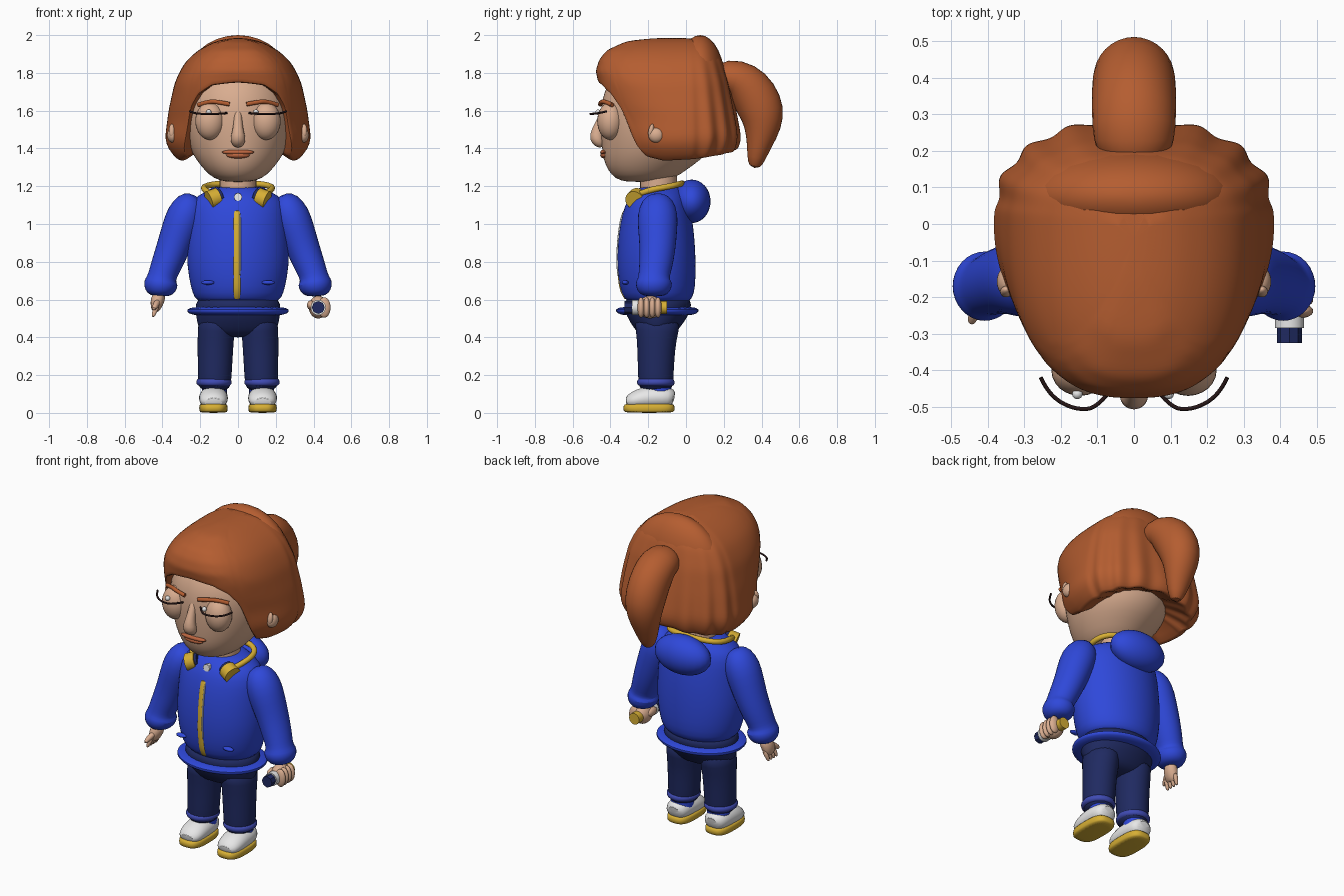
import bpy, bmesh, math
from mathutils import Vector

cube = bpy.data.objects.get("Cube")
if cube:
    bpy.data.objects.remove(cube, do_unlink=True)


def material(name, *rgb):
    m = bpy.data.materials.new(name)
    m.use_nodes = True
    m.diffuse_color = (*rgb, 1)
    m.node_tree.nodes["Principled BSDF"].inputs["Base Color"].default_value = (*rgb, 1)
    return m


HAIR = material("copper hair", .46, .11, .03)
SKIN = material("skin", .7, .42, .28)
BLUE = material("jacket blue", .028, .065, .7)
NAVY = material("navy", .014, .023, .12)
CUFF = material("cuff blue", .05, .07, .45)
GOLD = material("yellow", .68, .43, .035)
WHITE = material("white", .8, .8, .8)
DARK = material("lash brown", .02, .008, .008)
LIPS = material("lips", .5, .13, .05)


def finish(name, bm, mat, subsurf=0, angle=60):
    bmesh.ops.recalc_face_normals(bm, faces=bm.faces[:])
    me = bpy.data.meshes.new(name)
    bm.to_mesh(me)
    bm.free()
    me.materials.append(mat)
    ob = bpy.data.objects.new(name, me)
    bpy.context.collection.objects.link(ob)
    if subsurf:
        ob.modifiers.new("smooth", "SUBSURF").levels = subsurf
        ob.modifiers["smooth"].render_levels = subsurf
    bpy.ops.object.select_all(action="DESELECT")
    bpy.context.view_layer.objects.active = ob
    ob.select_set(True)
    bpy.ops.object.shade_smooth_by_angle(angle=math.radians(angle))
    return ob


def loft(name, rings, mat):
    bm = bmesh.new()
    rows = [[bm.verts.new(p) for p in r] for r in rings]
    n = len(rows[0])
    for a, b in zip(rows, rows[1:]):
        for i in range(n):
            bm.faces.new((a[i], a[(i + 1) % n], b[(i + 1) % n], b[i]))
    bm.faces.new(rows[0])
    bm.faces.new(rows[-1])
    return finish(name, bm, mat, 1)


def power(v, p):
    return math.copysign(abs(v) ** (2 / p), v)


def stack(name, rows, mat, cx=0, p=2):
    """Horizontal sections given as height, half width, front y, back y."""
    rings = []
    for z, hx, yf, yb in rows:
        angles = [2 * math.pi * i / 32 for i in range(32)]
        rings.append([(cx + hx * power(math.sin(a), p),
                       (yf + yb) / 2 - (yb - yf) / 2 * power(math.cos(a), p), z) for a in angles])
    return loft(name, rings, mat)


def tube(name, pts, mat, n=16):
    """Elliptical sections along a path: x, y, z, half width, half depth."""
    cs = [Vector(p[:3]) for p in pts]
    rings = []
    for i, (c, p) in enumerate(zip(cs, pts)):
        t = (cs[min(i + 1, len(cs) - 1)] - cs[max(i - 1, 0)]).normalized()
        u = (Vector((1, 0, 0)) - t * t.x).normalized()
        v = t.cross(u)
        rings.append([c + u * p[3] * math.cos(a) + v * p[4] * math.sin(a)
                      for a in (2 * math.pi * k / n for k in range(n))])
    return loft(name, rings, mat)


def ball(name, loc, size, mat, turn=(0, 0, 0)):
    bm = bmesh.new()
    bmesh.ops.create_uvsphere(bm, u_segments=24, v_segments=16, radius=1)
    bmesh.ops.scale(bm, vec=size, verts=bm.verts)
    ob = finish(name, bm, mat)
    ob.location, ob.rotation_euler = loc, turn


def rod(name, start, end, r, mat, sides=24):
    a, b = Vector(start), Vector(end)
    bm = bmesh.new()
    bmesh.ops.create_cone(bm, cap_ends=True, segments=sides, radius1=r, radius2=r, depth=(b - a).length)
    ob = finish(name, bm, mat, angle=35)
    ob.location = (a + b) / 2
    ob.rotation_euler = (b - a).to_track_quat("Z", "Y").to_euler()


def wire(name, pts, r, mat):
    cu = bpy.data.curves.new(name, "CURVE")
    cu.dimensions = "3D"
    cu.bevel_depth, cu.bevel_resolution, cu.use_fill_caps = r, 3, True
    sp = cu.splines.new("NURBS")
    sp.points.add(len(pts) - 1)
    for q, p in zip(sp.points, pts):
        q.co = (*p, 1)
    sp.use_endpoint_u, sp.order_u = True, 3
    cu.materials.append(mat)
    bpy.context.collection.objects.link(bpy.data.objects.new(name, cu))


def lookup(table, x):
    for a, b in zip(table, table[1:]):
        if x <= b[0]:
            f = max(0, (x - a[0]) / (b[0] - a[0]))
            return [p + (q - p) * f for p, q in zip(a, b)][1:]
    return table[-1][1:]


# Head and neck
stack("head", [(1.222, .06, -.32, -.16), (1.24, .13, -.375, -.06), (1.285, .178, -.415, 0),
               (1.34, .222, -.437, .08), (1.4, .257, -.446, .14), (1.5, .288, -.455, .18),
               (1.6, .293, -.455, .18), (1.7, .28, -.438, .15), (1.8, .2, -.38, .08), (1.86, .08, -.25, 0)], SKIN)
rod("neck", (0, -.145, 1.14), (0, -.145, 1.29), .098, SKIN)
tube("nose", [(0, -.42, 1.62, .02, .02), (0, -.447, 1.55, .022, .024), (0, -.47, 1.49, .03, .034),
              (0, -.475, 1.455, .042, .042), (0, -.455, 1.425, .036, .03), (0, -.44, 1.41, .015, .01)], SKIN)
ball("upper_lip", (0, -.434, 1.38), (.085, .02, .014), LIPS)
ball("lower_lip", (0, -.432, 1.364), (.062, .022, .017), LIPS)

# Hair shell: the lower edge varies around the head to frame the face
hairline = [(0, 1.75), (18, 1.735), (33, 1.685), (42, 1.61), (48, 1.43), (54, 1.36), (70, 1.335),
            (100, 1.345), (140, 1.37), (180, 1.395)]
shape = [(1.33, .31, .35, .21), (1.38, .365, .39, .262), (1.45, .387, .42, .288), (1.6, .368, .45, .262),
         (1.75, .335, .465, .23), (1.81, .308, .478, .21), (1.87, .27, .46, .19), (1.92, .212, .42, .16),
         (1.97, .12, .31, .1), (1.985, .03, .15, .03)]


def hair_point(deg, f, shrink=1, lift=0):
    a = math.radians(deg)
    side = min(deg, 360 - deg)
    z = 1.985 + (lookup(hairline, side)[0] - 1.985) * f
    rx, rf, rb = lookup(shape, z)
    k = shrink * (1 + (.03 * f * math.cos(a * 16) if side > 95 else 0))
    # The fringe is squarer than the locks beside the cheeks
    p = 2 + .7 * min(1, max(0, (z - 1.55) / .2)) if side < 90 else 2.4
    return (k * rx * power(math.sin(a), p), -k * (rf if side < 90 else rb) * power(math.cos(a), p), z + lift)


columns = [i * 3 for i in range(120)]
rings = [[hair_point(d, (i / 16) ** 1.4) for d in columns] for i in range(17)]
rings += [[hair_point(d, 1, s, h) for d in columns] for s, h in ((.95, -.005), (.72, .05))]
loft("hair", rings, HAIR)
ball("hair_crown", (0, .075, 1.73), (.29, .135, .27), HAIR)
tube("ponytail", [(0, .16, 1.74, .09, .09), (0, .23, 1.785, .115, .1), (0, .3, 1.755, .118, .118),
                  (0, .365, 1.68, .118, .128), (0, .405, 1.59, .116, .125), (0, .407, 1.51, .1, .1),
                  (0, .388, 1.42, .078, .068), (0, .372, 1.35, .055, .05), (0, .362, 1.295, .03, .03)], HAIR)

# Torso, hood and hem
torso = [(.575, .2, -.3, .01), (.61, .232, -.33, .035), (.66, .25, -.352, .05), (.78, .272, -.366, .053),
         (.9, .27, -.362, .048), (1, .262, -.35, .038), (1.1, .255, -.325, .02), (1.15, .22, -.295, 0),
         (1.18, .15, -.26, -.02), (1.2, .12, -.245, -.035)]
stack("jacket", torso, BLUE)
ball("hood", (0, .03, 1.12), (.18, .1, .115), BLUE)
stack("jacket_hem", [(.512, .22, -.32, .02), (.527, .268, -.37, .065), (.548, .275, -.376, .072),
                     (.565, .24, -.35, .045)], BLUE)
stack("hips", [(.62, .21, -.31, .02), (.575, .228, -.333, .033), (.51, .223, -.315, .012),
               (.455, .212, -.28, -.03), (.415, .19, -.25, -.06), (.4, .1, -.2, -.11)], NAVY)

# Zip follows the front of the jacket
tube("zip", [(-.005, lookup(torso, z)[1] + .007, z, .02, .009)
             for z in (.6, .63, .66, .72, .78, .84, .9, .95, 1, 1.04, 1.075)], GOLD)
tube("zip_teeth", [(.011, lookup(torso, z)[1] + .001, z, .004, .006) for z in (.72, .8, .9, 1, 1.06)], WHITE)
rod("collar_button", (0, -.27, 1.138), (0, -.31, 1.143), .022, WHITE, 8)

# Headphone band around the neck
wire("headphone_band", [(-.13, -.265, 1.15), (-.18, -.2, 1.18), (-.18, -.08, 1.2), (-.1, -.02, 1.215),
                        (.1, -.02, 1.215), (.18, -.08, 1.2), (.18, -.2, 1.18), (.13, -.265, 1.15)], .016, GOLD)

for s, side in ((1, "left"), (-1, "right")):
    # Face details
    ball(side + "_eyelid", (s * .148, -.4, 1.545), (.078, .07, .1), SKIN)
    ball(side + "_ear", (s * .345, -.157, 1.47), (.03, .042, .04), SKIN)
    ball(side + "_ear_tip", (s * .35, -.185, 1.495), (.016, .014, .035), SKIN, (-.2, 0, 0))
    wire(side + "_lash", [(s * x, y, z) for x, y, z in (
        (.06, -.45, 1.587), (.1, -.502, 1.583), (.15, -.508, 1.583), (.2, -.49, 1.583),
        (.238, -.455, 1.588), (.255, -.42, 1.597))], .0055, DARK)
    wire(side + "_brow", [(s * x, y, z) for x, y, z in (
        (.045, -.454, 1.634), (.1, -.452, 1.645), (.15, -.43, 1.65), (.21, -.39, 1.63))], .012, HAIR)
    ball(side + "_eye_glint", (.095 if s > 0 else -.155, -.465, 1.592), (.014, .014, .014), WHITE)

    # Sleeves
    tube(side + "_sleeve", [(s * x, -.15 - d, z, r, r + .007) for x, d, z, r in (
        (.225, 0, 1.15, .035), (.245, 0, 1.12, .08), (.278, 0, 1.05, .104), (.312, 0, .96, .098),
        (.345, 0, .87, .09), (.38, .01, .78, .083), (.398, .018, .735, .077), (.405, .02, .705, .08),
        (.408, .02, .69, .094), (.412, .02, .645, .085), (.413, .02, .615, .05))], BLUE)
    ball(side + "_pocket", (s * .16, -.322, .69), (.035, .018, .012), BLUE)

    # Headphone cups
    rod(side + "_cup", (s * .105, -.256, 1.143), (s * .155, -.274, 1.125), .05, GOLD)
    rod(side + "_cup_pad", (s * .09, -.251, 1.148), (s * .105, -.256, 1.143), .042, NAVY)

    # Legs and shoes
    tube(side + "_trouser", [(s * .112, -.15, .51, .1, .13), (s * .116, -.153, .43, .098, .112),
                             (s * .12, -.158, .34, .095, .1), (s * .123, -.16, .2, .09, .095),
                             (s * .125, -.16, .15, .088, .092), (s * .125, -.16, .115, .07, .08)], NAVY, n=24)
    stack(side + "_trouser_cuff", [(.138, .08, -.25, -.07), (.15, .092, -.257, -.062),
                                   (.165, .097, -.262, -.058), (.192, .085, -.25, -.07)], CUFF, cx=s * .127)
    rod(side + "_sock", (s * .125, -.14, .08), (s * .125, -.145, .145), .066, BLUE)
    tube(side + "_shoe", [(s * .13, y, z, w, h) for y, z, w, h in (
        (-.062, .07, .045, .045), (-.09, .08, .072, .058), (-.16, .082, .078, .064), (-.22, .078, .079, .062),
        (-.28, .065, .074, .048), (-.32, .052, .052, .028))], WHITE)
    stack(side + "_sole", [(0, .068, -.32, -.07), (.008, .076, -.332, -.06), (.042, .076, -.332, -.06),
                           (.05, .068, -.32, -.07)], GOLD, cx=s * .13, p=3)

# Left fist closed around a torch
ball("left_fist", (.425, -.19, .56), (.05, .065, .06), SKIN)
for i in range(4):
    ball("left_finger_%d" % (i + 1), (.457, -.238 + i * .03, .558), (.033, .019, .054), SKIN)
ball("left_thumb", (.385, -.215, .57), (.02, .045, .025), SKIN)
for name, a, b, r, mat in (("torch_lens", -.325, -.28, .034, NAVY), ("torch_collar", -.285, -.25, .04, WHITE),
                           ("torch_handle", -.25, -.1, .034, GOLD)):
    rod(name, (.425, a, .558), (.425, b, .558), r, mat, 8 if mat == NAVY else 24)

# Right hand hanging open
tube("right_palm", [(-.41, -.17, .64, .03, .035), (-.425, -.185, .6, .04, .045),
                    (-.435, -.195, .56, .03, .045), (-.44, -.2, .535, .015, .035)], SKIN)
for i in range(4):
    y = -.228 + i * .026
    tube("right_finger_%d" % (i + 1), [(-.425, y, .575, .015, .014), (-.442, y - .01, .535, .014, .013),
                                       (-.452, y - .015, .505, .008, .008)], SKIN, n=10)
tube("right_thumb", [(-.42, -.205, .595, .018, .018), (-.437, -.245, .57, .018, .018),
                     (-.447, -.275, .545, .01, .01)], SKIN, n=10)
